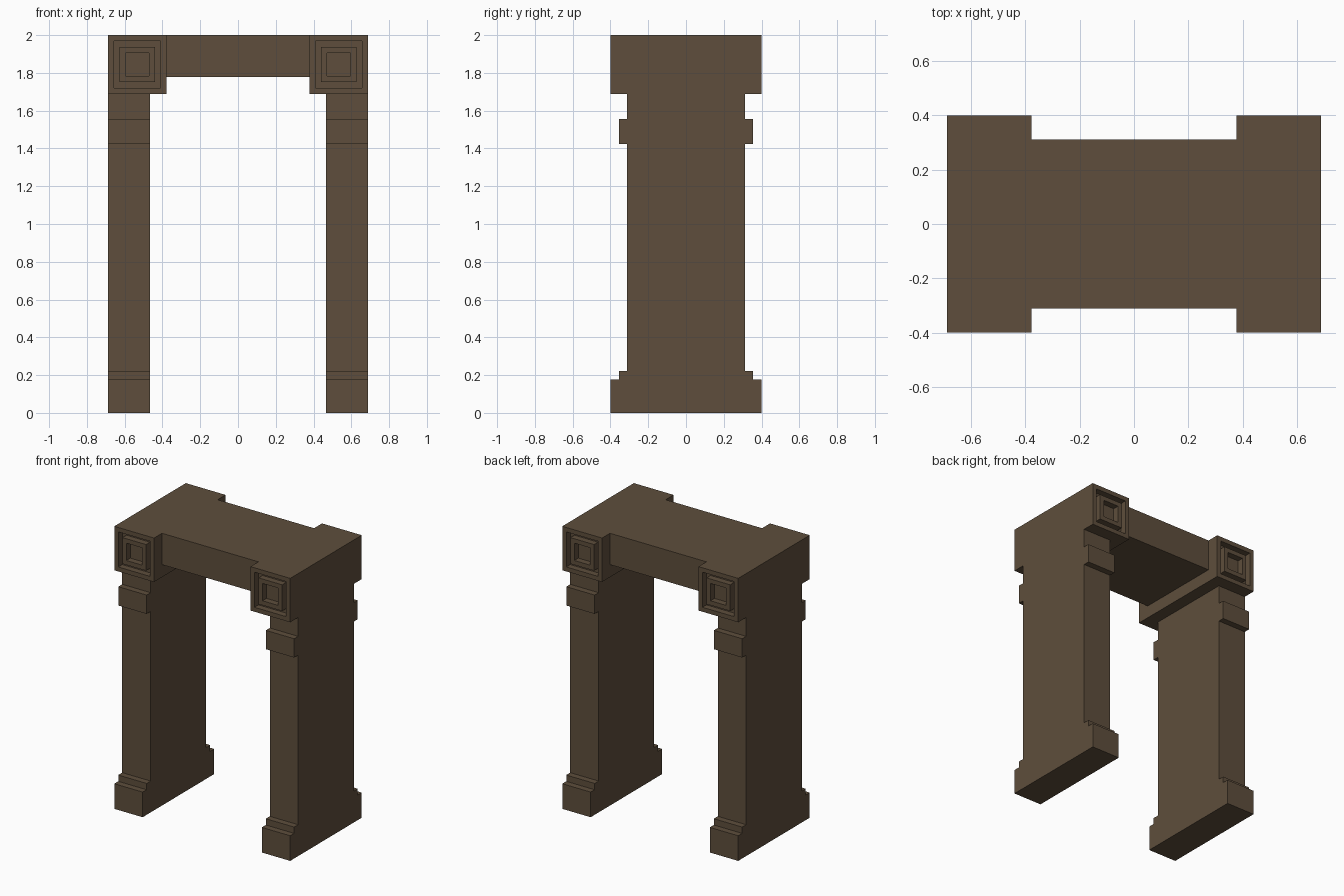
import bpy, bmesh

if "Cube" in bpy.data.objects:
    bpy.data.objects.remove(bpy.data.objects["Cube"])

U = 2 / 45  # building module: the whole gateway is 45 modules tall

brown = bpy.data.materials.new("dark brown")
brown.diffuse_color = (0.112, 0.076, 0.045, 1)
brown.use_nodes = True
brown.node_tree.nodes["Principled BSDF"].inputs["Base Color"].default_value = brown.diffuse_color


def make_object(name, bm, mirrored=False):
    bmesh.ops.recalc_face_normals(bm, faces=bm.faces)
    mesh = bpy.data.meshes.new(name)
    bm.to_mesh(mesh)
    bm.free()
    mesh.materials.append(brown)
    obj = bpy.data.objects.new(name, mesh)
    bpy.context.collection.objects.link(obj)
    if mirrored:
        obj.modifiers.new("other_side", 'MIRROR')
    return obj


def box(x0, x1, y0, y1, z0, z1):
    """Box bmesh, measured in modules."""
    bm = bmesh.new()
    bmesh.ops.create_cube(bm, size=1)
    for v in bm.verts:
        v.co = ((x1 if v.co.x > 0 else x0) * U,
                (y1 if v.co.y > 0 else y0) * U,
                (z1 if v.co.z > 0 else z0) * U)
    bm.normal_update()
    return bm


# Pillars: stepped base, shaft and collar as one profile extruded sideways
half = [(9, 0), (9, 4), (8, 4), (8, 5), (7, 5), (7, 32),
        (8, 32), (8, 35), (7, 35), (7, 38)]
profile = half + [(-y, z) for y, z in reversed(half)]
bm = bmesh.new()
face = bm.faces.new([bm.verts.new((10.5 * U, y * U, z * U)) for y, z in profile])
ext = bmesh.ops.extrude_face_region(bm, geom=[face])
bmesh.ops.translate(bm, vec=(5 * U, 0, 0),
                    verts=[g for g in ext["geom"] if isinstance(g, bmesh.types.BMVert)])
make_object("pillars", bm, mirrored=True)

# Capital blocks with nested square ornament sunk into both ends
bm = box(8.5, 15.5, -9, 9, 38, 45)
ends = [f for f in bm.faces if abs(f.normal.y) > 0.9]
for depth in (-U, U, -U):
    bmesh.ops.inset_individual(bm, faces=ends, thickness=U, depth=0)
    bm.normal_update()
    bmesh.ops.inset_individual(bm, faces=ends, thickness=0, depth=depth)
    bm.normal_update()
make_object("capital_blocks", bm, mirrored=True)

# Lintel spanning between the capitals
make_object("lintel", box(-8.5, 8.5, -7, 7, 40, 45))
